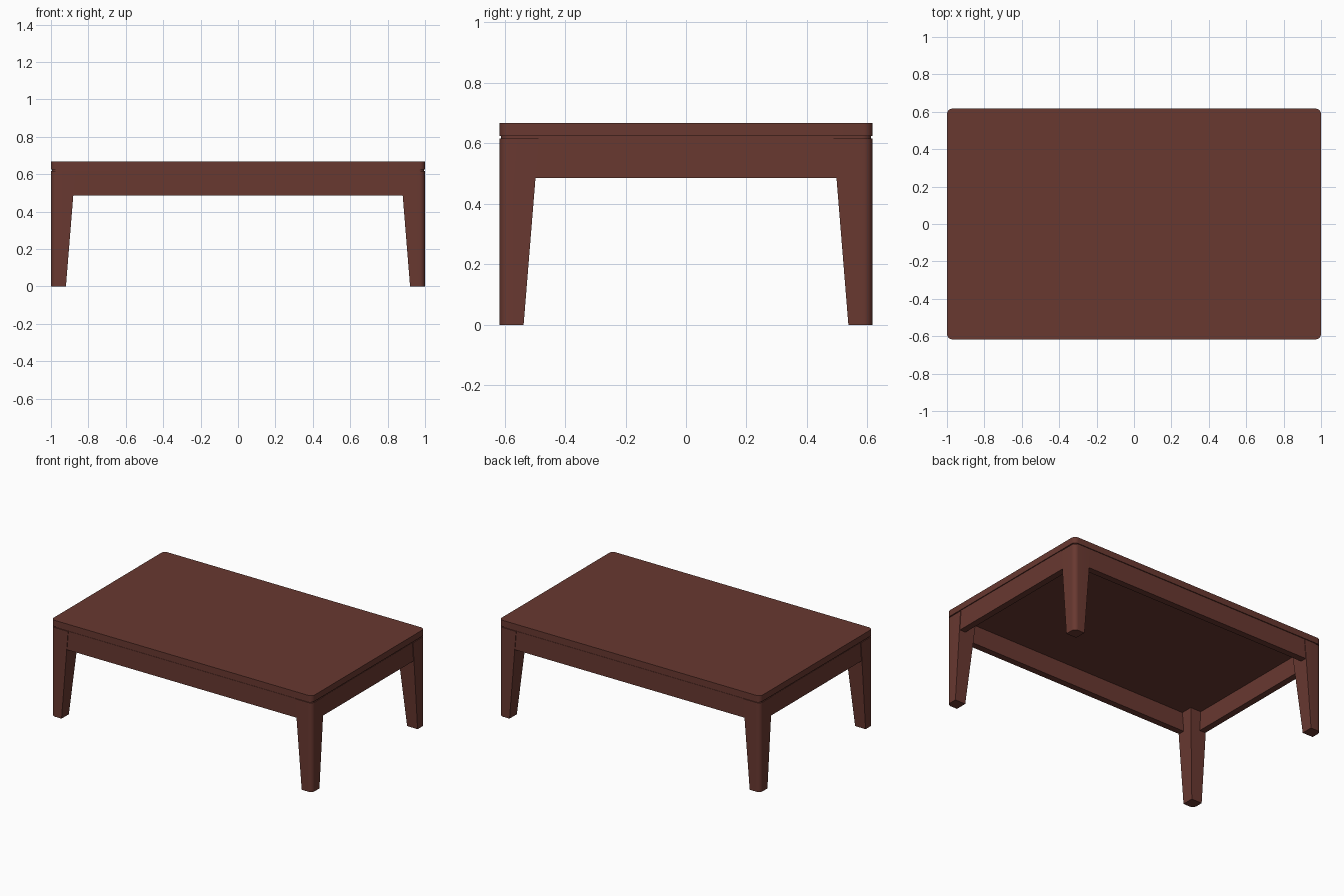
import bpy, bmesh, math

if "Cube" in bpy.data.objects:
    bpy.data.objects.remove(bpy.data.objects["Cube"])

HX, HY = 1.0, 0.617          # half length, half depth
LEG_TOP, TOP_Z = 0.617, 0.667
R = 0.03                     # outer corner radius

wood = bpy.data.materials.new("dark red wood")
wood.diffuse_color = (0.14, 0.04, 0.03, 1)
wood.use_nodes = True
wood.node_tree.nodes["Principled BSDF"].inputs["Base Color"].default_value = wood.diffuse_color


def loft(name, rings):
    """Closed solid through equal-length rings of points (counter-clockwise)."""
    bm = bmesh.new()
    vs = [[bm.verts.new(p) for p in ring] for ring in rings]
    n = len(vs[0])
    for a, b in zip(vs, vs[1:]):
        for i in range(n):
            j = (i + 1) % n
            bm.faces.new((a[i], a[j], b[j], b[i]))
    bm.faces.new(vs[0][::-1])
    bm.faces.new(vs[-1])
    bmesh.ops.recalc_face_normals(bm, faces=bm.faces)
    me = bpy.data.meshes.new(name)
    bm.to_mesh(me)
    bm.free()
    me.materials.append(wood)
    ob = bpy.data.objects.new(name, me)
    bpy.context.collection.objects.link(ob)
    bpy.context.view_layer.objects.active = ob
    ob.select_set(True)
    bpy.ops.object.shade_smooth_by_angle(angle=math.radians(30))
    ob.select_set(False)
    return ob


def corner(hx, hy, r, steps=8):
    """Quarter arc at the +x +y corner."""
    return [(hx - r + r * math.cos(t), hy - r + r * math.sin(t))
            for t in (math.pi / 2 * i / steps for i in range(steps + 1))]


def rounded_rect(hx, hy, r, z):
    c = corner(hx, hy, r)
    pts = c + [(-x, y) for x, y in c[::-1]]
    pts += [(-x, -y) for x, y in c] + [(x, -y) for x, y in c[::-1]]
    return [(x, y, z) for x, y in pts]


def box(name, x0, x1, y0, y1, z0, z1):
    return loft(name, [[(x0, y0, z), (x1, y0, z), (x1, y1, z), (x0, y1, z)]
                       for z in (z0, z1)])


# table top, with a narrow recessed spacer below it
loft("table_top", [rounded_rect(HX, HY, R, z) for z in (0.624, TOP_Z)])
loft("top_spacer", [rounded_rect(HX - 0.006, HY - 0.006, R, z)
                    for z in (LEG_TOP - 0.001, 0.625)])

# legs: straight rounded outer corner, tapering on the two inner sides
for sx, side in ((-1, "left"), (1, "right")):
    for sy, end in ((-1, "front"), (1, "back")):
        rings = []
        for z, w in ((0, 0.08), (LEG_TOP, 0.13)):
            pts = corner(HX, HY, R) + [(HX - w, HY), (HX - w, HY - w), (HX, HY - w)]
            rings.append([(sx * x, sy * y, z) for x, y in pts])
        loft(f"{end}_{side}_leg", rings)

# aprons between the legs, set back a hair from the leg faces
T, INSET, Z0 = 0.045, 0.004, 0.486
for s, a, b in ((-1, "front", "left"), (1, "back", "right")):
    y = sorted((s * (HY - INSET), s * (HY - INSET - T)))
    box(f"{a}_apron", -HX + 0.1, HX - 0.1, y[0], y[1], Z0, LEG_TOP)
    x = sorted((s * (HX - INSET), s * (HX - INSET - T)))
    box(f"{b}_apron", x[0], x[1], -HY + 0.1, HY - 0.1, Z0, LEG_TOP)
